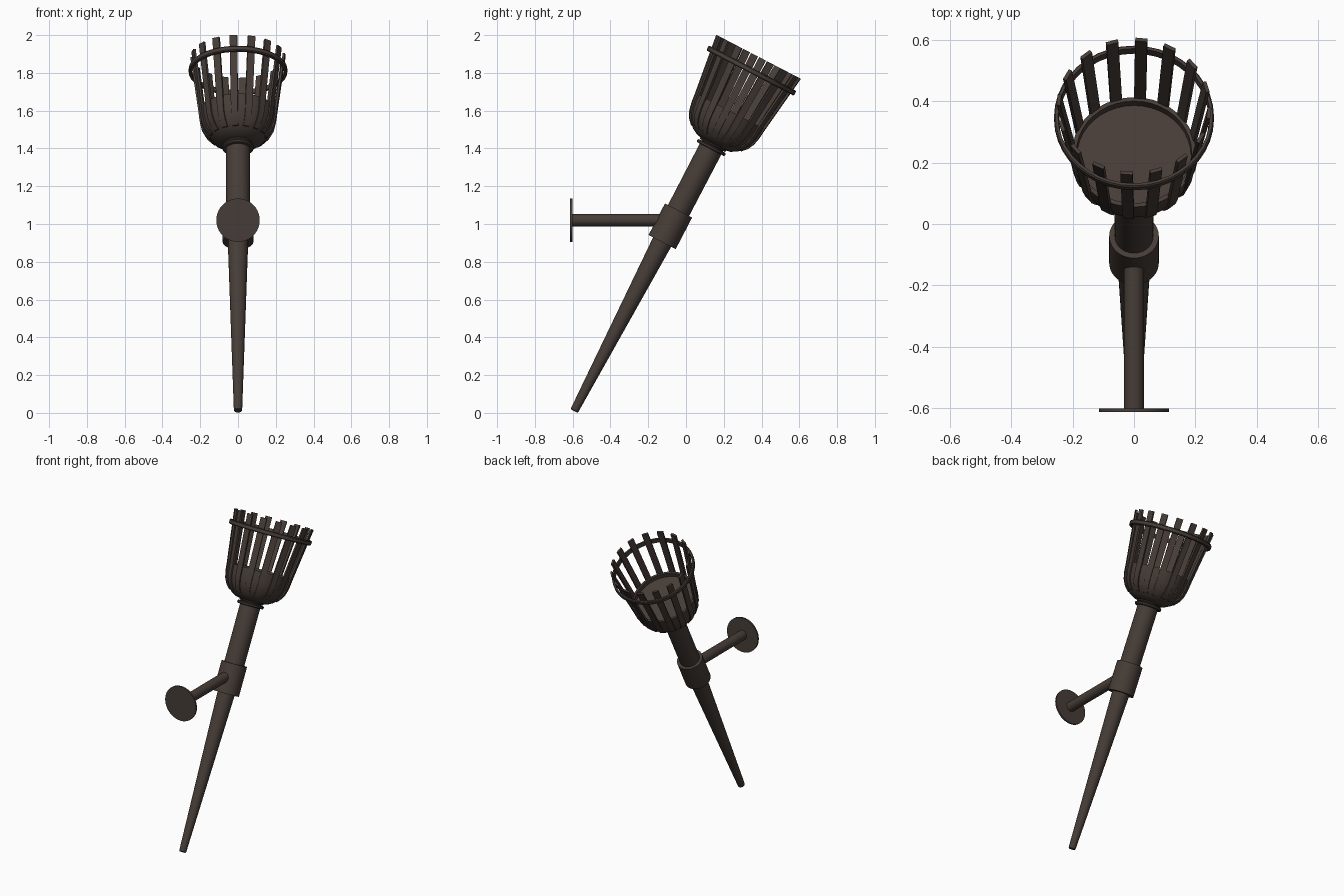
import bpy, bmesh, math
from mathutils import Matrix, Vector

if "Cube" in bpy.data.objects:
    bpy.data.objects.remove(bpy.data.objects["Cube"])

TILT = math.radians(27.5)
# torch axis: starts at the handle tip and leans toward +y
AXIS = Matrix.Translation((0, -0.592, 0.01)) @ Matrix.Rotation(-TILT, 4, 'X')

iron = bpy.data.materials.new("dark_brown_iron")
iron.diffuse_color = (0.062, 0.046, 0.038, 1)
iron.use_nodes = True
iron.node_tree.nodes["Principled BSDF"].inputs["Base Color"].default_value = iron.diffuse_color


def finish(name, bm, matrix):
    bmesh.ops.recalc_face_normals(bm, faces=bm.faces)
    me = bpy.data.meshes.new(name)
    bm.to_mesh(me)
    bm.free()
    me.transform(matrix)
    me.materials.append(iron)
    ob = bpy.data.objects.new(name, me)
    bpy.context.collection.objects.link(ob)
    bpy.ops.object.select_all(action='DESELECT')
    ob.select_set(True)
    bpy.context.view_layer.objects.active = ob
    bpy.ops.object.shade_smooth_by_angle(angle=math.radians(35))
    return ob


def lathe(name, profile, matrix=AXIS, closed=False, n=40):
    """Spin (radius, height) points around local z; open profiles get end caps."""
    bm = bmesh.new()
    rings = [[bm.verts.new((r * math.cos(2 * math.pi * i / n),
                            r * math.sin(2 * math.pi * i / n), h))
              for i in range(n)] for r, h in profile]
    pairs = list(zip(rings, rings[1:]))
    if closed:
        pairs.append((rings[-1], rings[0]))
    for a, b in pairs:
        for i in range(n):
            j = (i + 1) % n
            bm.faces.new((a[i], a[j], b[j], b[i]))
    if not closed:
        bm.faces.new(rings[0][::-1])
        bm.faces.new(rings[-1])
    return finish(name, bm, matrix)


# tapered handle and wall sleeve
lathe("handle", [(0.018, 0.0), (0.022, 0.005), (0.054, 1.01), (0.063, 1.19),
                 (0.064, 1.60)])
lathe("sleeve", [(0.066, 1.008), (0.081, 1.008), (0.081, 1.197), (0.066, 1.197)],
      closed=False)

# collar rings under the bowl
for k, (r, t) in enumerate([(0.084, 1.572), (0.077, 1.594)]):
    lathe(f"collar_ring_{k + 1}", [(0.05, t - 0.009), (r - 0.004, t - 0.009),
                                   (r, t - 0.004), (r, t + 0.004),
                                   (r - 0.004, t + 0.009), (0.05, t + 0.009)])

# bowl with raised lip and inner floor
lathe("bowl", [(0.065, 1.592), (0.10, 1.599), (0.132, 1.617), (0.160, 1.643),
               (0.180, 1.675), (0.193, 1.715), (0.199, 1.755), (0.202, 1.79),
               (0.188, 1.79), (0.186, 1.762)])

# rim band around the slats
lathe("rim_band", [(0.244, 2.017), (0.257, 2.017), (0.261, 2.022),
                   (0.261, 2.041), (0.257, 2.046), (0.248, 2.046)], closed=True)

# basket slats: bent flat bars following the bowl
SLAT = [(0.150, 1.628), (0.175, 1.655), (0.193, 1.69), (0.203, 1.735),
        (0.209, 1.79), (0.252, 2.114)]
bm = bmesh.new()
for s in range(16):
    a = math.radians(22.5 * s + 5.6)
    out = Vector((math.sin(a), math.cos(a), 0))
    side = Vector((math.cos(a), -math.sin(a), 0))
    prev = None
    for k, (r, t) in enumerate(SLAT):
        w = 0.016 + 0.004 * k / (len(SLAT) - 1)
        c = Vector((0, 0, t))
        ring = [bm.verts.new(c + out * (r + d) + side * x)
                for d, x in ((0, -w), (0, w), (-0.012, w), (-0.012, -w))]
        if prev:
            for i in range(4):
                j = (i + 1) % 4
                bm.faces.new((prev[i], prev[j], ring[j], ring[i]))
        else:
            bm.faces.new(ring[::-1])
        prev = ring
    bm.faces.new(prev)
finish("basket_slats", bm, AXIS)

# horizontal wall arm and round wall plate (local z -> +y)
WALL = Matrix.Translation((0, -0.613, 1.02)) @ Matrix.Rotation(-math.pi / 2, 4, 'X')
lathe("wall_arm", [(0.032, 0.004), (0.032, 0.54)], WALL, n=32)
lathe("wall_plate", [(0.115, 0.0), (0.115, 0.011)], WALL, n=40)
